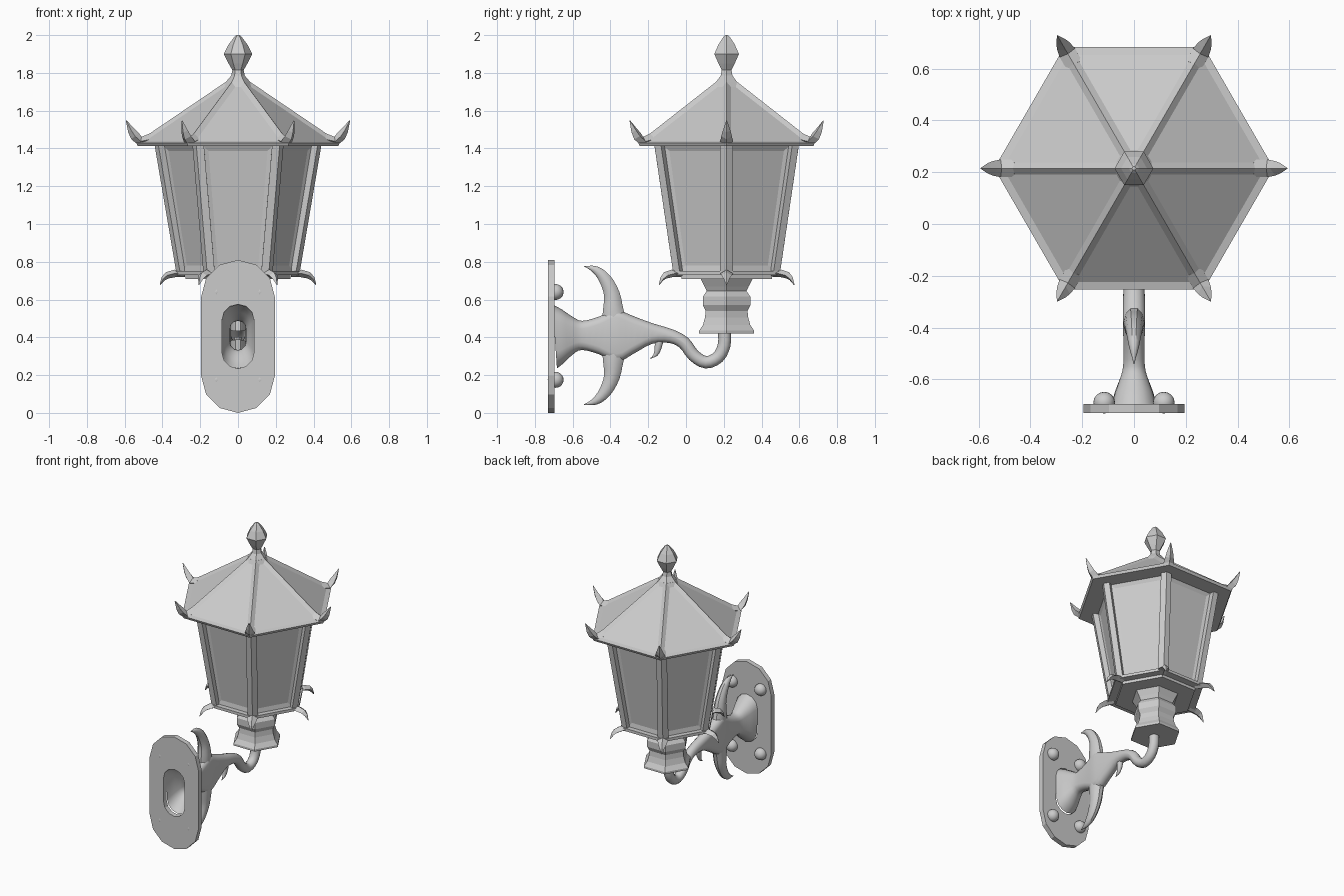
import bpy, bmesh
from math import cos, sin, pi, radians
from mathutils import Vector, Matrix

if "Cube" in bpy.data.objects:
    bpy.data.objects.remove(bpy.data.objects["Cube"])

CY = 0.215  # y of the lantern axis


def finish(name, bm, smooth=None):
    bmesh.ops.remove_doubles(bm, verts=bm.verts, dist=0.0002)
    bmesh.ops.recalc_face_normals(bm, faces=bm.faces)
    me = bpy.data.meshes.new(name)
    bm.to_mesh(me)
    bm.free()
    ob = bpy.data.objects.new(name, me)
    bpy.context.collection.objects.link(ob)
    if smooth:
        bpy.ops.object.select_all(action='DESELECT')
        ob.select_set(True)
        bpy.context.view_layer.objects.active = ob
        bpy.ops.object.shade_smooth_by_angle(angle=radians(smooth))
    return ob


def loft(bm, rings, cap_start=True, cap_end=True, cyclic=False):
    vs = [[bm.verts.new(p) for p in r] for r in rings]
    n = len(vs[0])
    pairs = list(zip(vs, vs[1:])) + ([(vs[-1], vs[0])] if cyclic else [])
    sides = []
    for a, b in pairs:
        for i in range(n):
            j = (i + 1) % n
            sides.append(bm.faces.new((a[i], a[j], b[j], b[i])))
    if cap_start and not cyclic:
        bm.faces.new(vs[0])
    if cap_end and not cyclic:
        bm.faces.new(vs[-1])
    return sides


def hex_ring(r, z):
    return [(r * cos(k * pi / 3), CY + r * sin(k * pi / 3), z) for k in range(6)]


def hex_part(name, profile, inset=None):
    bm = bmesh.new()
    sides = loft(bm, [hex_ring(r, z) for r, z in profile])
    bmesh.ops.recalc_face_normals(bm, faces=bm.faces)
    if inset:
        level, thick, depth = inset
        bmesh.ops.inset_individual(bm, faces=sides[6 * level:6 * level + 6],
                                   thickness=thick, depth=depth, use_even_offset=True)
    return finish(name, bm)


def stadium(hx, hz, n=12):
    # rounded slot outline: half circles at both ends of a straight section
    r = min(hx, hz)
    out = []
    for end in (1, -1):
        for i in range(n // 2 + 1):
            a = pi * i / (n // 2) + (0 if end > 0 else pi)
            out.append((hx * cos(a), r * sin(a) + end * (hz - r)))
    return out


def spline(pts, steps):
    # Catmull-Rom smoothing of a section list
    P = [Vector(p) for p in pts]
    P = [2 * P[0] - P[1]] + P + [2 * P[-1] - P[-2]]
    out = []
    for i in range(1, len(P) - 2):
        a, b, c, d = P[i - 1:i + 3]
        for s in range(steps):
            t = s / steps
            out.append(0.5 * (2 * b + (c - a) * t + (2 * a - 5 * b + 4 * c - d) * t * t
                              + (3 * b - a - 3 * c + d) * t ** 3))
    return out + [P[-2]]


def sweep(bm, secs, section, mat=None, cap_start=True):
    # secs: (y, z, half width in x, half height across the path)
    rings = []
    for i, s in enumerate(secs):
        a, b = secs[max(i - 1, 0)], secs[min(i + 1, len(secs) - 1)]
        t = Vector((b[0] - a[0], b[1] - a[1])).normalized()
        ring = []
        for u, v in section(max(s[2], 0.002), max(s[3], 0.002)):
            p = Vector((u, s[0] - t.y * v, s[1] + t.x * v))
            ring.append(mat @ p if mat else p)
        rings.append(ring)
    loft(bm, rings, cap_start=cap_start)


def diamond(hx, hz):
    return [(hx, 0), (0, hz), (-hx, 0), (0, -hz)]


def ellipse(hx, hz):
    return [(hx * cos(k * pi / 5), hz * sin(k * pi / 5)) for k in range(10)]


def corner(k):
    return Matrix.Translation((0, CY, 0)) @ Matrix.Rotation(k * pi / 3 - pi / 2, 4, 'Z')


# Roof, glazed body, base plates, socket, finial
hex_part("roof", [(0.53, 1.412), (0.54, 1.43), (0.065, 1.752)], (1, 0.028, -0.012))
hex_part("finial", [(0.066, 1.75), (0.036, 1.785), (0.03, 1.815), (0.05, 1.85),
                    (0.075, 1.9), (0.05, 1.95), (0.02, 1.99), (0.008, 2.0)])
hex_part("lantern_body", [(0.298, 0.735), (0.41, 1.43)], (0, 0.045, -0.014))
hex_part("base_plate", [(0.335, 0.73), (0.335, 0.75)])
hex_part("lower_plate", [(0.277, 0.71), (0.277, 0.732)])
hex_part("socket", [(0.168, 0.42), (0.168, 0.435), (0.145, 0.465), (0.132, 0.505),
                    (0.128, 0.54), (0.145, 0.57), (0.145, 0.615), (0.122, 0.645),
                    (0.135, 0.67), (0.16, 0.712)])

# Six corner posts
section = [(0, 0), (-0.02, 0.035), (-0.055, 0.015), (-0.055, -0.015), (-0.02, -0.035)]
bm = bmesh.new()
for k in range(6):
    m = Matrix.Translation((0, CY, 0)) @ Matrix.Rotation(k * pi / 3, 4, 'Z')
    loft(bm, [[m @ Vector((r + x, y, z)) for x, y in section]
              for r, z in ((0.327, 0.745), (0.442, 1.42))])
finish("corner_posts", bm)

# Upturned roof spikes and drooping base spikes
bm = bmesh.new()
for k in range(6):
    sweep(bm, [(0.46, 1.45, 0.034, 0.03), (0.515, 1.437, 0.034, 0.025),
               (0.545, 1.465, 0.028, 0.026), (0.565, 1.495, 0.02, 0.019),
               (0.592, 1.548, 0, 0)], diamond, corner(k))
finish("roof_spikes", bm)
bm = bmesh.new()
for k in range(6):
    sweep(bm, [(0.28, 0.738, 0.036, 0.018), (0.335, 0.738, 0.034, 0.02),
               (0.375, 0.728, 0.026, 0.018), (0.395, 0.71, 0.016, 0.012),
               (0.413, 0.678, 0, 0)], diamond, corner(k))
finish("base_spikes", bm)

# Wall plate with a slot opening
bm = bmesh.new()
loft(bm, [[(x, y, z + 0.405) for x, z in stadium(hx, hz)] for hx, hz, y in
          ((0.085, 0.17, -0.73), (0.195, 0.405, -0.73),
           (0.195, 0.405, -0.695), (0.085, 0.17, -0.695))], cyclic=True)
finish("wall_plate", bm)

# Bolts
bm = bmesh.new()
for x in (-0.115, 0.115):
    for z in (0.175, 0.64):
        bmesh.ops.create_uvsphere(bm, u_segments=16, v_segments=10, radius=0.042,
                                  matrix=Matrix.Translation((x, -0.69, z)))
finish("bolts", bm, 40)

# Hollow trumpet arm that curls up under the socket
bm = bmesh.new()
arm = [(-0.695, 0.405, 0.085, 0.17), (-0.65, 0.408, 0.073, 0.14), (-0.6, 0.41, 0.055, 0.1),
       (-0.55, 0.41, 0.042, 0.077), (-0.46, 0.41, 0.041, 0.1), (-0.37, 0.41, 0.043, 0.14),
       (-0.29, 0.415, 0.042, 0.105), (-0.18, 0.42, 0.038, 0.055), (-0.08, 0.406, 0.034, 0.037),
       (-0.01, 0.37, 0.033, 0.034), (0.04, 0.305, 0.033, 0.033), (0.105, 0.268, 0.033, 0.033),
       (0.17, 0.295, 0.033, 0.033), (0.202, 0.36, 0.034, 0.034), (0.204, 0.44, 0.034, 0.034)]
sweep(bm, spline(arm, 3), stadium, cap_start=False)
finish("arm", bm, 40)

# Pair of crescent horns and the small thorn under the arm
horn = [(-0.375, 0.44, 0.04, 0.08), (-0.385, 0.54, 0.042, 0.058), (-0.393, 0.63, 0.036, 0.044),
        (-0.43, 0.71, 0.028, 0.034), (-0.48, 0.758, 0.018, 0.021), (-0.54, 0.777, 0, 0)]
bm = bmesh.new()
for s in (1, -1):
    sweep(bm, spline([(y, 0.41 + s * (z - 0.41), w, h) for y, z, w, h in horn], 3), ellipse)
finish("horns", bm, 40)
bm = bmesh.new()
sweep(bm, spline([(-0.14, 0.4, 0.02, 0.025), (-0.147, 0.35, 0.018, 0.02),
                  (-0.16, 0.31, 0.01, 0.012), (-0.188, 0.288, 0, 0)], 3), ellipse)
finish("thorn", bm, 40)
